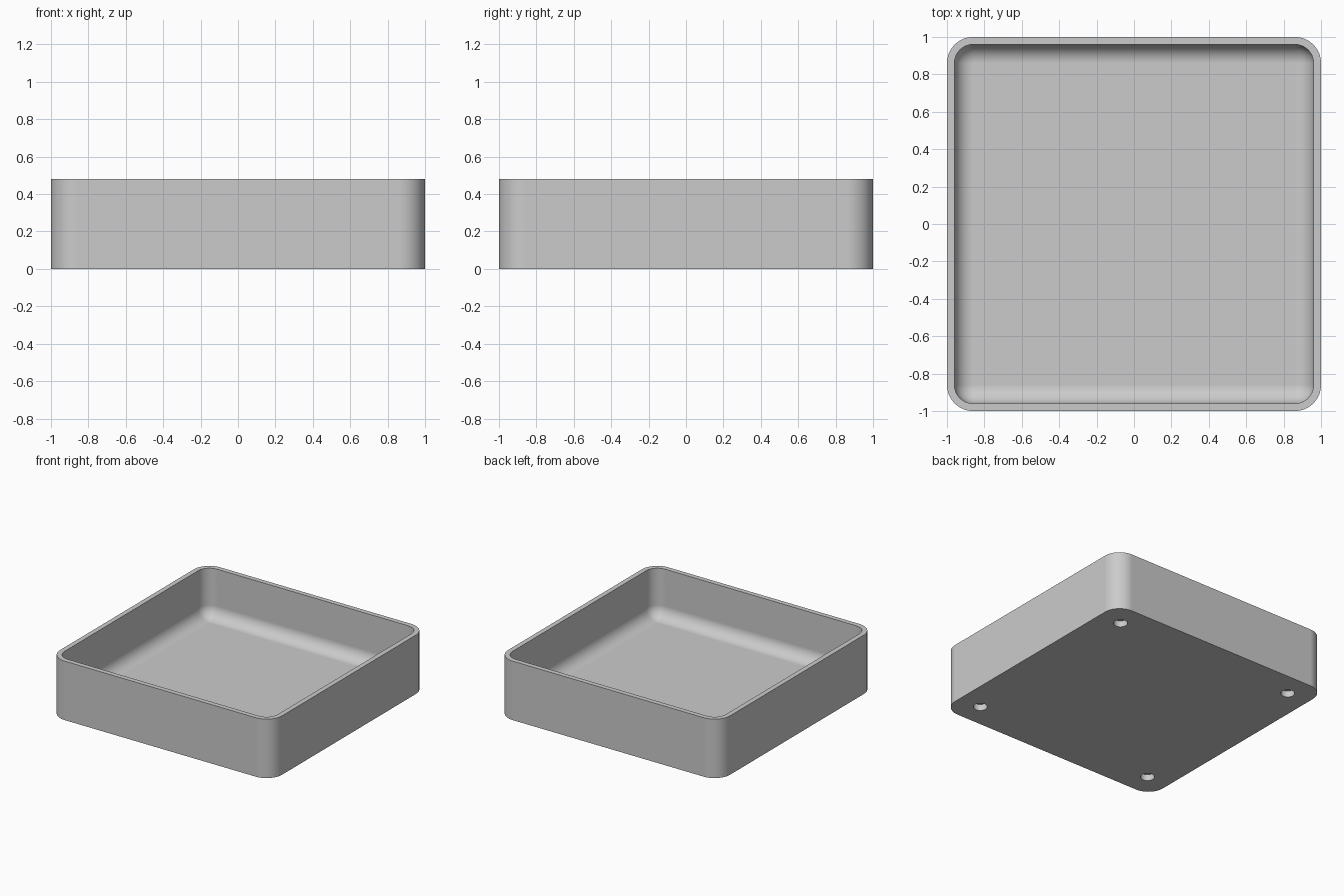
import bpy, bmesh
from math import sin, cos, pi, radians
from mathutils import Matrix

cube = bpy.data.objects.get("Cube")
if cube:
    bpy.data.objects.remove(cube, do_unlink=True)

HEIGHT, WALL, FLOOR = 0.48, 0.04, 0.08
CORNER, FILLET = 0.14, 0.10
HOLE_POS, HOLE_RADIUS, HOLE_DEPTH = 0.805, 0.052, 0.05
CORNER_STEPS, FILLET_STEPS = 12, 10

grey = bpy.data.materials.new("plain grey")
grey.use_nodes = True
colour = (0.6, 0.6, 0.6, 1)
grey.diffuse_color = colour
grey.node_tree.nodes["Principled BSDF"].inputs["Base Color"].default_value = colour


def make_object(name, bm):
    bmesh.ops.recalc_face_normals(bm, faces=bm.faces)
    mesh = bpy.data.meshes.new(name)
    bm.to_mesh(mesh)
    bm.free()
    mesh.materials.append(grey)
    obj = bpy.data.objects.new(name, mesh)
    bpy.context.collection.objects.link(obj)
    return obj


def rounded_ring(bm, inset, z):
    """Rounded square outline, offset inwards from the outer wall."""
    radius = CORNER - inset
    centre = 1 - CORNER
    ring = []
    for quarter, (sx, sy) in enumerate([(1, 1), (-1, 1), (-1, -1), (1, -1)]):
        for i in range(CORNER_STEPS + 1):
            a = (quarter + i / CORNER_STEPS) * pi / 2
            ring.append(bm.verts.new((sx * centre + radius * cos(a),
                                      sy * centre + radius * sin(a), z)))
    return ring


# Tray: outer wall, rim, inner wall and the rounded join with the floor
profile = [(0, 0), (0, HEIGHT), (WALL, HEIGHT)]
for i in range(FILLET_STEPS + 1):
    a = i / FILLET_STEPS * pi / 2
    profile.append((WALL + FILLET * (1 - cos(a)), FLOOR + FILLET * (1 - sin(a))))

bm = bmesh.new()
rings = [rounded_ring(bm, inset, z) for inset, z in profile]
for low, high in zip(rings, rings[1:]):
    for i in range(len(low)):
        j = (i + 1) % len(low)
        bm.faces.new((low[i], low[j], high[j], high[i]))
bm.faces.new(rings[0])
bm.faces.new(rings[-1])
bmesh.ops.remove_doubles(bm, verts=bm.verts, dist=1e-5)
tray = make_object("tray", bm)

# Four blind round holes in the underside
bm = bmesh.new()
for x in (-HOLE_POS, HOLE_POS):
    for y in (-HOLE_POS, HOLE_POS):
        bmesh.ops.create_cone(bm, cap_ends=True, segments=32,
                              radius1=HOLE_RADIUS, radius2=HOLE_RADIUS,
                              depth=2 * HOLE_DEPTH,
                              matrix=Matrix.Translation((x, y, 0)))
cutter = make_object("hole_cutter", bm)
cutter.hide_render = True

bpy.ops.object.select_all(action='DESELECT')
tray.select_set(True)
bpy.context.view_layer.objects.active = tray
cut = tray.modifiers.new("holes", 'BOOLEAN')
cut.operation = 'DIFFERENCE'
cut.solver = 'EXACT'
cut.object = cutter
bpy.ops.object.modifier_apply(modifier=cut.name)
bpy.data.objects.remove(cutter, do_unlink=True)

# Smooth curves with crisp rim, and flat shading across the large faces
bpy.ops.object.shade_smooth_by_angle(angle=radians(35))
weighted = tray.modifiers.new("even shading", 'WEIGHTED_NORMAL')
weighted.keep_sharp = True
